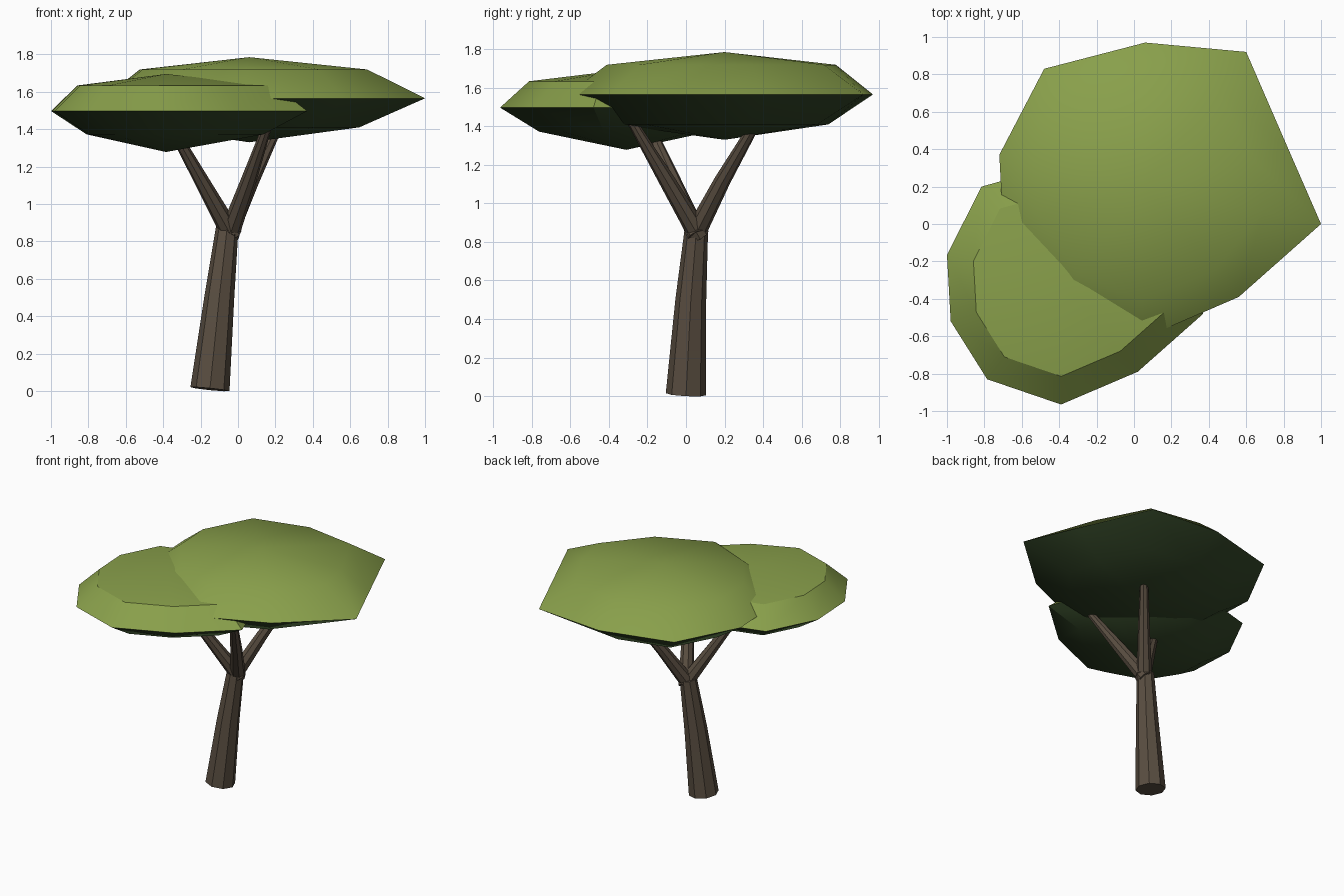
import bpy, bmesh
from mathutils import Vector

if "Cube" in bpy.data.objects:
    bpy.data.objects.remove(bpy.data.objects["Cube"])


def material(name, rgb):
    m = bpy.data.materials.new(name)
    m.diffuse_color = (*rgb, 1)
    m.use_nodes = True
    m.node_tree.nodes["Principled BSDF"].inputs["Base Color"].default_value = m.diffuse_color
    return m


BARK = material("bark brown", (0.10, 0.075, 0.052))
LEAF = material("leaf green", (0.25, 0.35, 0.07))
SHADE = material("dark underside green", (0.035, 0.065, 0.022))


def finish(bm, name, mats):
    bmesh.ops.recalc_face_normals(bm, faces=bm.faces)
    me = bpy.data.meshes.new(name)
    bm.to_mesh(me)
    bm.free()
    ob = bpy.data.objects.new(name, me)
    bpy.context.collection.objects.link(ob)
    for m in mats:
        me.materials.append(m)
    bpy.ops.object.select_all(action='DESELECT')
    ob.select_set(True)
    bpy.context.view_layer.objects.active = ob
    bpy.ops.object.shade_smooth_by_angle(angle=0.6)
    return ob


def bridge(bm, a, b):
    n = len(a)
    return [bm.faces.new((a[i], a[(i + 1) % n], b[(i + 1) % n], b[i])) for i in range(n)]


# tapered tube along a path of (x, y, z, radius)
def limb(name, path, sides=8):
    bm = bmesh.new()
    pts = [Vector(p[:3]) for p in path]
    rings = []
    for i, p in enumerate(pts):
        t = pts[min(i + 1, len(pts) - 1)] - pts[max(i - 1, 0)]
        q = Vector((0, 0, 1)).rotation_difference(t)
        verts = bmesh.ops.create_circle(bm, segments=sides, radius=path[i][3])["verts"]
        for v in verts:
            v.co = p + q @ v.co
        rings.append(verts)
    for a, b in zip(rings, rings[1:]):
        bridge(bm, a, b)
    bm.faces.new(rings[0])
    bm.faces.new(rings[-1])
    return finish(bm, name, [BARK])


# flattened crown: flat rim outline, a ring above and below, two poles
def crown(name, centre, rim, top, bottom, up, low):
    bm = bmesh.new()
    cx, cy, cz = centre

    def ring(scale, z):
        vs = []
        for x, y in rim:
            d = Vector((x - cx, y - cy, 0))
            if scale < 1:  # inner rings are rounder than the rim
                d *= scale * min(1, 0.86 / d.length)
            vs.append(bm.verts.new((cx + d.x, cy + d.y, z)))
        return vs

    edge = ring(1, cz)
    for pole, (s, h), mi in ((top, up, 0), (bottom, low, 1)):
        inner = ring(s, cz + (pole - cz) * h)
        faces = bridge(bm, edge, inner)
        tip = bm.verts.new((cx, cy, pole))
        n = len(inner)
        faces += [bm.faces.new((inner[i], inner[(i + 1) % n], tip)) for i in range(n)]
        for f in faces:
            f.material_index = mi
    return finish(bm, name, [LEAF, SHADE])


# trunk and branches
limb("trunk", [(-.15, 0, .01, .105), (-.10, .025, .5, .08), (-.057, .055, .88, .06)])
limb("left_branch", [(-.03, .06, .83, .055), (-.17, -.05, 1.08, .042), (-.36, -.2, 1.42, .025)])
limb("front_branch", [(-.05, .07, .83, .055), (.055, -.10, 1.12, .042), (.165, -.29, 1.44, .024)])
limb("rear_branch", [(-.06, .04, .83, .055), (.07, .19, 1.12, .042), (.22, .37, 1.43, .026)])

# leaf crowns
crown("high_crown", (.06, .2, 1.565),
      [(.83, .39), (.6, .92), (.06, .97), (-.48, .83), (-.72, .37),
       (-.70, -.02), (-.42, -.42), (.04, -.615), (.56, -.39), (1, 0)],
      1.785, 1.33, (.75, .7), (.70, .66))
crown("low_crown", (-.385, -.31, 1.497),
      [(.24, -.12), (0, .19), (-.385, .32), (-.815, .2), (-1, -.165),
       (-.98, -.52), (-.785, -.83), (-.39, -.965), (.02, -.79), (.37, -.48)],
      1.695, 1.278, (.77, .69), (.69, .57))
